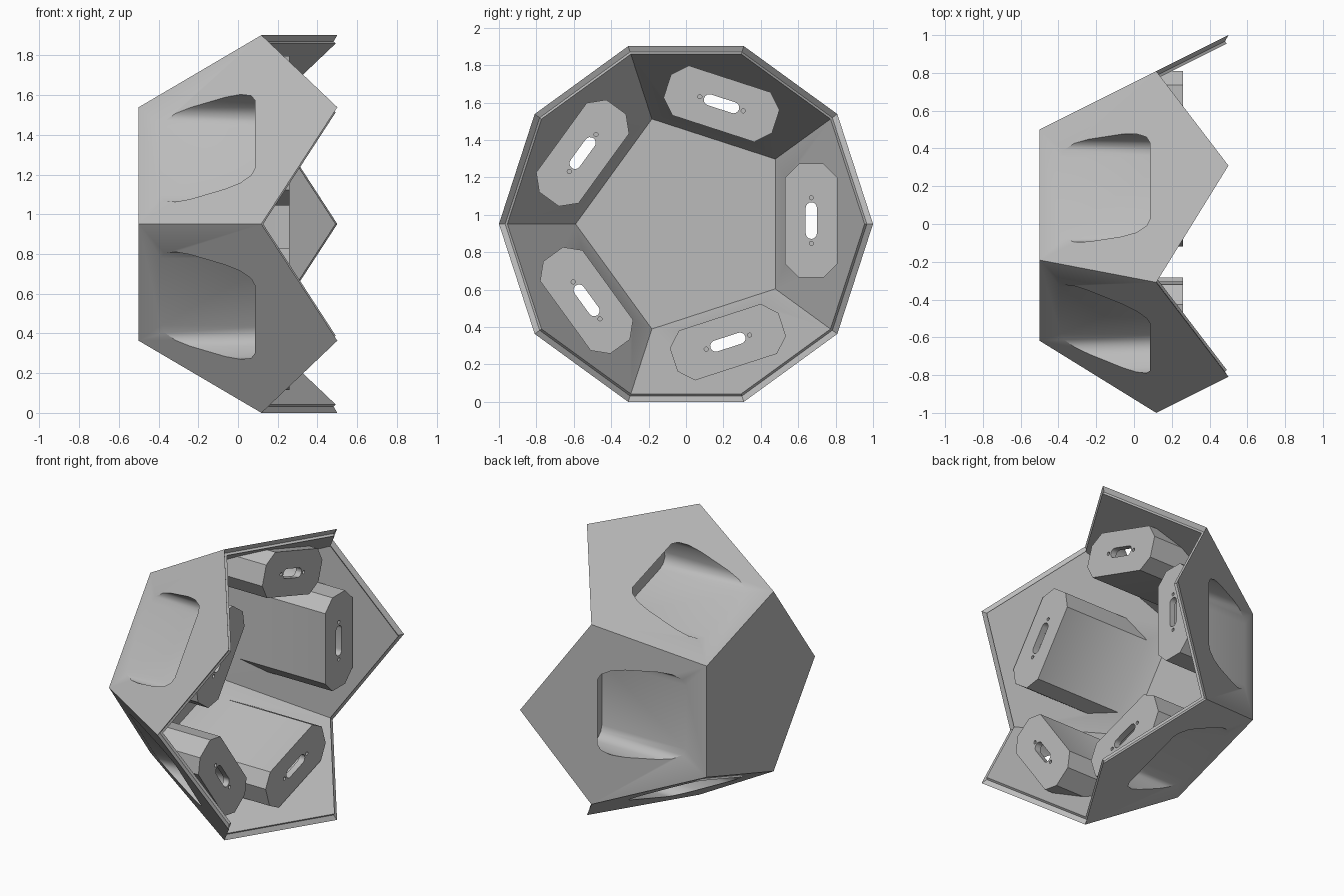
import bpy, bmesh
from math import sin, cos, pi, radians
from mathutils import Matrix, Vector

cube = bpy.data.objects.get("Cube")
if cube:
    bpy.data.objects.remove(cube, do_unlink=True)

AXIS_Z = sin(radians(72))        # height of the shell axis
R_SMALL = (5 ** 0.5 - 1) / 2     # radius of the closed end
MID_X = R_SMALL / 2              # centre of the full solid
SHIFT = 0.018                    # sideways shift of every pocket

grey = bpy.data.materials.new("light_grey")
grey.use_nodes = True
grey.diffuse_color = (0.5, 0.5, 0.5, 1)
grey.node_tree.nodes["Principled BSDF"].inputs["Base Color"].default_value = (0.5, 0.5, 0.5, 1)


def make_object(name, bm):
    bmesh.ops.recalc_face_normals(bm, faces=bm.faces)
    mesh = bpy.data.meshes.new(name)
    bm.to_mesh(mesh)
    bm.free()
    obj = bpy.data.objects.new(name, mesh)
    bpy.context.collection.objects.link(obj)
    mesh.materials.append(grey)
    return obj


def polar(x, r, degrees):
    a = radians(degrees)
    return Vector((x, r * cos(a), r * sin(a) + AXIS_Z))


def shell_points(bm, s, dx=0):
    """End, middle and tip corners of the half solid, scaled about its centre."""
    def ring(x, r, start):
        x = MID_X + (x - MID_X) * s + dx
        return [bm.verts.new(polar(x, r * s, start + 72 * k)) for k in range(5)]
    return ring(-0.5, R_SMALL, 36), ring(R_SMALL - 0.5, 1, 36), ring(0.5, 1, 0)


def rim(points):
    return [v for pair in zip(points[2], points[1]) for v in pair]


def build_shell():
    bm = bmesh.new()
    outer, inner = shell_points(bm, 1), shell_points(bm, 0.955)
    groove = shell_points(bm, 0.967, -0.012)
    for a, b, c in (outer, inner):
        bm.faces.new(a)
        for k in range(5):
            bm.faces.new((a[k - 1], b[k - 1], c[k], b[k], a[k]))
    # V-shaped groove along the open rim
    loops = [rim(p) for p in (outer, groove, inner)]
    for p, q in zip(loops, loops[1:]):
        for i in range(10):
            bm.faces.new((p[i - 1], p[i], q[i], q[i - 1]))
    for v in groove[0]:
        bm.verts.remove(v)
    return make_object("dodecahedron_half_shell", bm)


def rounded_box(r0, r1, half, corner, segments):
    """Corner-cut rectangle in (radius, sideways) coordinates."""
    pts = []
    corners = ((r1, half, -1, -1), (r0, half, 1, -1), (r0, -half, 1, 1), (r1, -half, -1, 1))
    for q, (r, t, sr, st) in enumerate(corners):
        for i in range(segments + 1):
            a = (q + i / segments) * pi / 2
            pts.append((r + sr * corner + corner * cos(a), t + st * corner + corner * sin(a)))
    return pts


def prism_set(name, shapes):
    """Five-fold copies of prisms along x; each shape has a profile, start rule and end."""
    bm = bmesh.new()
    for k in range(5):
        turn = Matrix.Translation((0, 0, AXIS_Z)) @ Matrix.Rotation(radians(72 * k), 4, 'X')
        for pts, start, end in shapes:
            near = [bm.verts.new(turn @ Vector((start(r), r, t + SHIFT))) for r, t in pts]
            far = [bm.verts.new(turn @ Vector((end, r, t + SHIFT))) for r, t in pts]
            bm.faces.new(near)
            bm.faces.new(far)
            for i in range(len(pts)):
                bm.faces.new((near[i - 1], near[i], far[i], far[i - 1]))
    return make_object(name, bm)


def circle(r, t, radius):
    return [(r + radius * cos(i * pi / 6), t + radius * sin(i * pi / 6)) for i in range(12)]


shell = build_shell()

# Octagonal pockets, their hollows, and the slot and screw holes in the end plates
pockets = prism_set("pocket_bodies", [
    (rounded_box(0.53, 0.81, 0.305, 0.075, 1), lambda r: 2 * r - 1.46, 0.26)])
hollows = prism_set("pocket_hollows", [
    (rounded_box(0.555, 0.793, 0.285, 0.075, 3), lambda r: 2 * r - 1.6, 0.22)])
holes = prism_set("plate_holes", [
    (rounded_box(0.64, 0.7, 0.098, 0.0299, 4), lambda r: 0.18, 0.3),
    (circle(0.67, 0.122, 0.011), lambda r: 0.235, 0.3),
    (circle(0.67, -0.122, 0.011), lambda r: 0.235, 0.3)])

for helper, operation in ((pockets, 'UNION'), (hollows, 'DIFFERENCE'), (holes, 'DIFFERENCE')):
    mod = shell.modifiers.new(helper.name, 'BOOLEAN')
    mod.object, mod.operation, mod.solver = helper, operation, 'EXACT'

# Bake the cuts and drop the helpers
bpy.context.view_layer.update()
baked = bpy.data.meshes.new_from_object(shell.evaluated_get(bpy.context.evaluated_depsgraph_get()))
shell.modifiers.clear()
shell.data = baked
baked.materials.clear()
baked.materials.append(grey)
for face in baked.polygons:
    face.material_index = 0
for helper in (pockets, hollows, holes):
    bpy.data.objects.remove(helper, do_unlink=True)

bpy.ops.object.select_all(action='DESELECT')
shell.select_set(True)
bpy.context.view_layer.objects.active = shell
bpy.ops.object.shade_smooth_by_angle(angle=radians(32))
